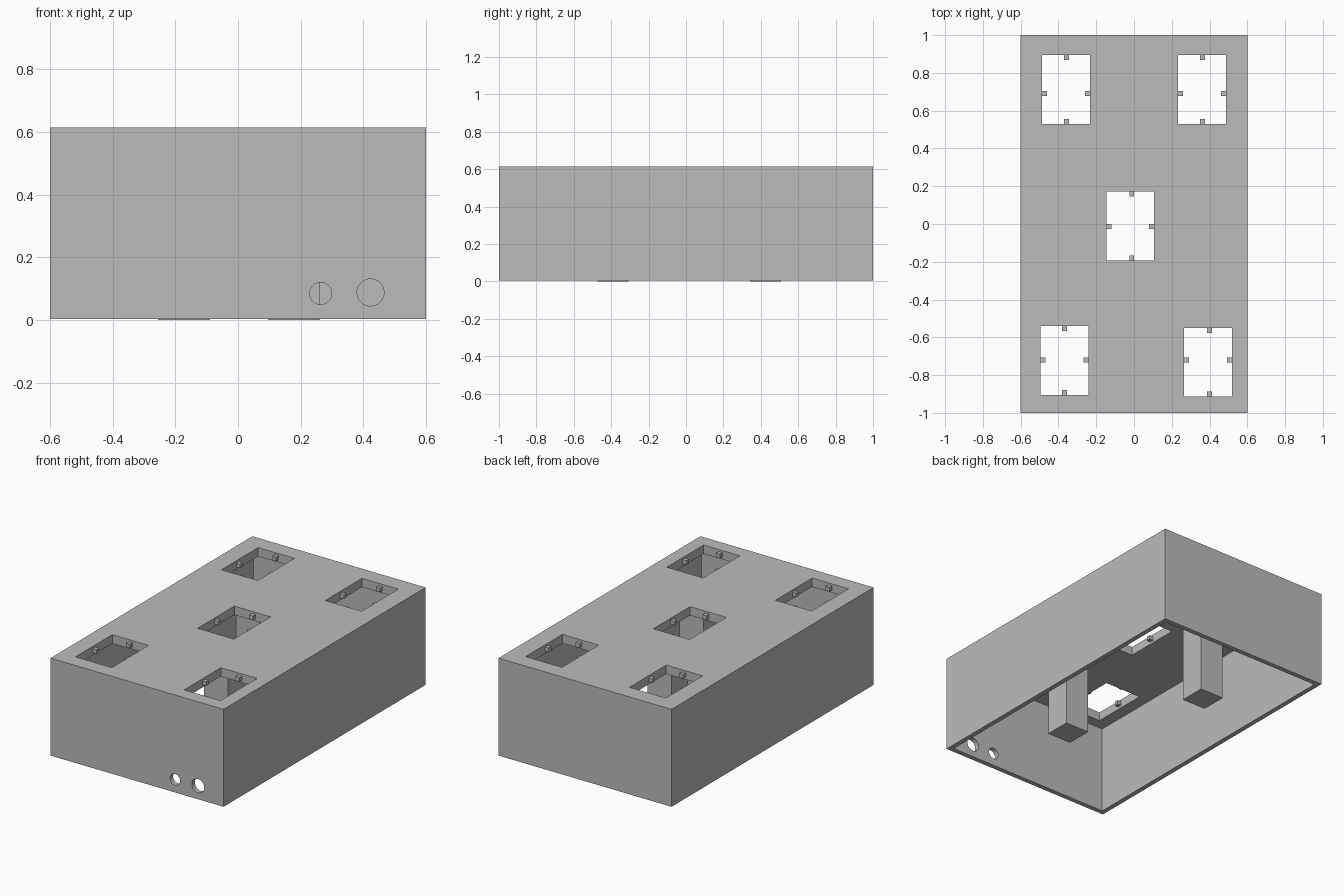
import bpy

cube = bpy.data.objects.get("Cube")
if cube:
    bpy.data.objects.remove(cube, do_unlink=True)

grey = bpy.data.materials.new("plain_grey")
grey.use_nodes = True
GREY = (0.5, 0.5, 0.5, 1)
grey.diffuse_color = GREY
grey.node_tree.nodes["Principled BSDF"].inputs["Base Color"].default_value = GREY

BOTTOM, TOP = 0.004, 0.615
WALL, ROOF = 0.03, 0.055
CEILING = TOP - ROOF


def box(name, x0, x1, y0, y1, z0, z1):
    bpy.ops.mesh.primitive_cube_add(size=1)
    ob = bpy.context.object
    ob.name = name
    for v in ob.data.vertices:
        v.co.x = x1 if v.co.x > 0 else x0
        v.co.y = y1 if v.co.y > 0 else y0
        v.co.z = z1 if v.co.z > 0 else z0
    ob.data.materials.append(grey)
    return ob


def cut(target, cutter):
    mod = target.modifiers.new("cut", "BOOLEAN")
    mod.operation = "DIFFERENCE"
    mod.solver = "EXACT"
    mod.object = cutter
    bpy.context.view_layer.objects.active = target
    bpy.ops.object.modifier_apply(modifier=mod.name)
    bpy.data.objects.remove(cutter, do_unlink=True)


# Open-bottomed housing
housing = box("housing", -0.6, 0.6, -1, 1, BOTTOM, TOP)
cut(housing, box("cavity_cutter", -0.6 + WALL, 0.6 - WALL, -1 + WALL, 1 - WALL, -0.2, CEILING))

# Roof windows: window centre, then centre of its four pegs
windows = [
    ("back_right", -0.36, 0.712, -0.357, 0.69),
    ("back_left", 0.36, 0.712, 0.363, 0.69),
    ("middle", -0.02, -0.01, -0.012, -0.013),
    ("front_right", -0.368, -0.722, -0.367, -0.72),
    ("front_left", 0.392, -0.732, 0.4, -0.72),
]
HX, HY = 0.126, 0.182      # half window size
PEG = 0.013                # half peg width
REACH = 0.026              # peg length
EMBED = 0.005
PEG_Z = TOP - 0.026

for label, cx, cy, px, py in windows:
    cut(housing, box("window_cutter", cx - HX, cx + HX, cy - HY, cy + HY, CEILING - 0.1, TOP + 0.1))
    for s, side in ((-1, "low"), (1, "high")):
        xs = sorted((cx + s * (HX + EMBED), cx + s * (HX - REACH)))
        ys = sorted((cy + s * (HY + EMBED), cy + s * (HY - REACH)))
        box(f"{label}_{side}_side_peg", *xs, py - PEG, py + PEG, PEG_Z - PEG, PEG_Z + PEG)
        box(f"{label}_{side}_end_peg", px - PEG, px + PEG, *ys, PEG_Z - PEG, PEG_Z + PEG)

# Round cable holes in the front wall
for x, z, r in ((0.264, 0.085, 0.035), (0.423, 0.088, 0.043)):
    bpy.ops.mesh.primitive_cylinder_add(vertices=48, radius=r, depth=0.2,
                                        location=(x, -1, z), rotation=(1.5707963, 0, 0))
    cut(housing, bpy.context.object)

# Two square posts hanging from the roof
for name, x, y in (("back_post", -0.172, 0.425), ("front_post", 0.178, -0.39)):
    h = 0.083
    box(name, x - h, x + h, y - h, y + h, 0, CEILING + EMBED)
